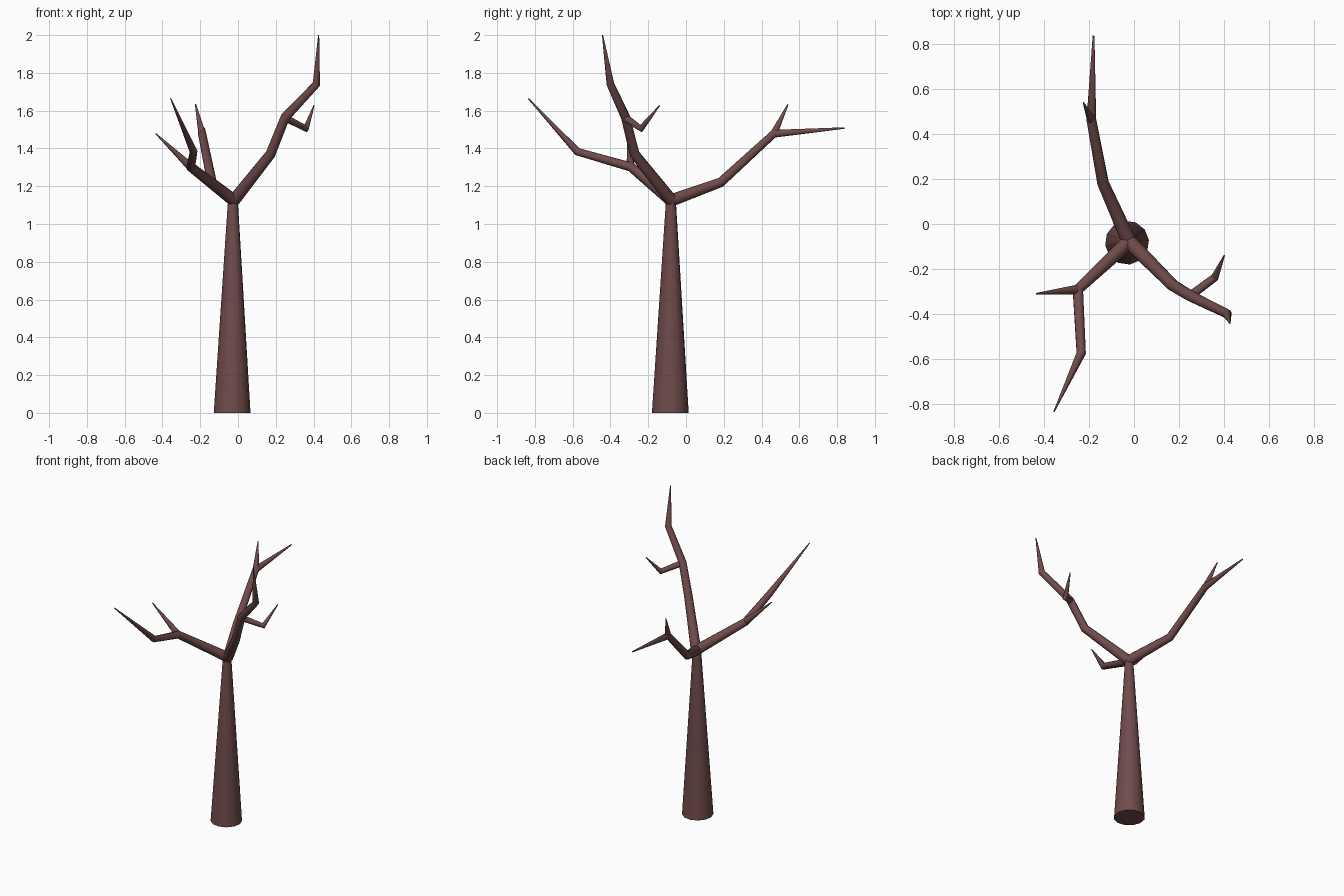
import bpy

if "Cube" in bpy.data.objects:
    bpy.data.objects.remove(bpy.data.objects["Cube"])

bark = bpy.data.materials.new("bark")
bark.diffuse_color = (0.16, 0.07, 0.07, 1)
bark.use_nodes = True
bark.node_tree.nodes["Principled BSDF"].inputs["Base Color"].default_value = bark.diffuse_color


def limb(name, points):
    """Tapered 12-sided tube through (x, y, z, radius) points."""
    curve = bpy.data.curves.new(name, 'CURVE')
    curve.dimensions = '3D'
    curve.bevel_depth = 1.0
    curve.bevel_resolution = 4
    curve.use_fill_caps = True
    spline = curve.splines.new('POLY')
    spline.points.add(len(points) - 1)
    for p, (x, y, z, r) in zip(spline.points, points):
        p.co = (x, y, z, 1)
        p.radius = r
    obj = bpy.data.objects.new(name, curve)
    bpy.context.collection.objects.link(obj)
    bpy.ops.object.select_all(action='DESELECT')
    obj.select_set(True)
    bpy.context.view_layer.objects.active = obj
    bpy.ops.object.convert(target='MESH')
    obj = bpy.context.object
    obj.data.materials.clear()
    obj.data.materials.append(bark)
    bpy.ops.object.shade_smooth_by_angle(angle=1.0)


# Trunk and the fork where the main branches meet
fork = (-0.022, -0.078, 1.125, 0.033)
limb("trunk", [(-0.031, -0.083, 0, 0.098), (-0.027, -0.08, 1.1, 0.028),
               (-0.022, -0.078, 1.13, 0.026)])

# Tall right branch with its side twig
limb("right_branch", [fork, (0.172, -0.272, 1.37, 0.027), (0.25, -0.32, 1.565, 0.025),
                      (0.415, -0.4, 1.74, 0.021), (0.427, -0.442, 2.0, 0.003)])
limb("right_twig", [(0.25, -0.32, 1.562, 0.02), (0.36, -0.238, 1.505, 0.018),
                    (0.402, -0.14, 1.627, 0.003)])

# Back branch
limb("back_branch", [fork, (-0.138, 0.183, 1.22, 0.026), (-0.19, 0.465, 1.478, 0.022),
                     (-0.18, 0.838, 1.508, 0.004)])
limb("back_twig", [(-0.19, 0.465, 1.478, 0.02), (-0.225, 0.54, 1.634, 0.003)])

# Front left branch
limb("left_branch", [fork, (-0.25, -0.292, 1.302, 0.025), (-0.235, -0.575, 1.383, 0.021),
                     (-0.356, -0.835, 1.664, 0.003)])
limb("left_twig", [(-0.25, -0.292, 1.302, 0.022), (-0.435, -0.31, 1.478, 0.003)])
